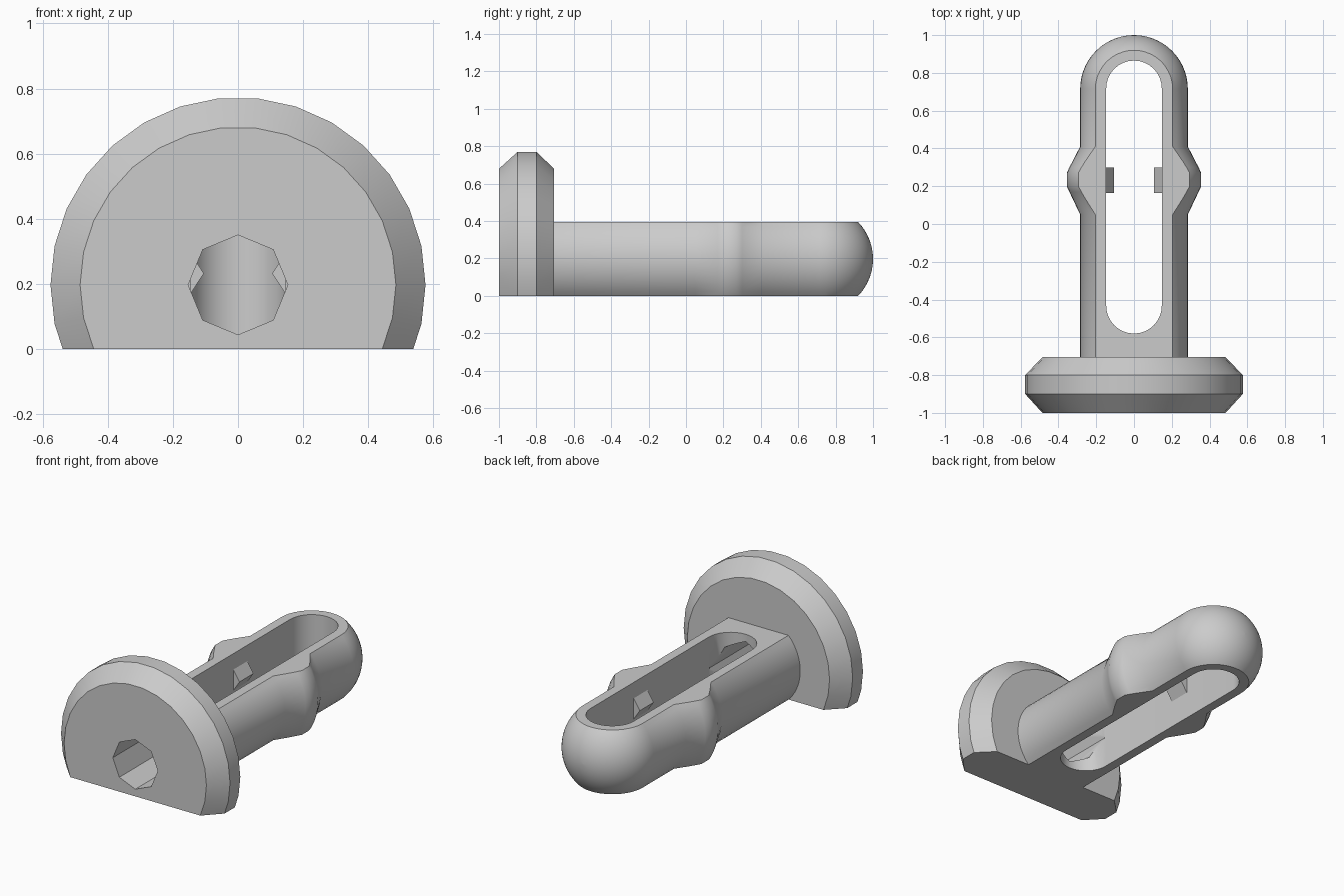
import bpy, bmesh, math
from mathutils import Matrix

if "Cube" in bpy.data.objects:
    bpy.data.objects.remove(bpy.data.objects["Cube"], do_unlink=True)

AXIS_Z = 0.197      # height of the pin's centre line
FLAT_TOP = 0.395    # height of the flattened top
RADIUS = 0.285      # shaft radius
SLOT = 0.147        # half width of the slot

grey = bpy.data.materials.new("plain grey")
grey.use_nodes = True
colour = (0.6, 0.6, 0.6, 1)
grey.diffuse_color = colour
grey.node_tree.nodes["Principled BSDF"].inputs["Base Color"].default_value = colour


def finish(name, bm):
    bmesh.ops.recalc_face_normals(bm, faces=bm.faces)
    mesh = bpy.data.meshes.new(name)
    bm.to_mesh(mesh)
    bm.free()
    mesh.materials.append(grey)
    obj = bpy.data.objects.new(name, mesh)
    bpy.context.collection.objects.link(obj)
    return obj


def turned(name, profile, sides):
    """Closed solid turned about the centre line from (y, radius) pairs."""
    bm = bmesh.new()
    rings = []
    for y, r in profile:
        angles = [2 * math.pi * i / sides for i in range(sides)]
        rings.append([bm.verts.new((r * math.cos(a), y, AXIS_Z + r * math.sin(a)))
                      for a in angles])
    for low, high in zip(rings, rings[1:]):
        for i in range(sides):
            j = (i + 1) % sides
            bm.faces.new((low[i], low[j], high[j], high[i]))
    bm.faces.new(rings[0])
    bm.faces.new(rings[-1])
    return finish(name, bm)


def prism(name, outline, place, start, end):
    """Extrude a 2D outline; place(u, v, w) maps it into space."""
    bm = bmesh.new()
    a, b = ([bm.verts.new(place(u, v, w)) for u, v in outline] for w in (start, end))
    bm.faces.new(a)
    bm.faces.new(b)
    n = len(outline)
    for i in range(n):
        j = (i + 1) % n
        bm.faces.new((a[i], a[j], b[j], b[i]))
    return finish(name, bm)


def box(name, low, high):
    return prism(name, [(-2, -2), (2, -2), (2, 2), (-2, 2)],
                 lambda u, v, w: (u, v, w), low, high)


def cut(obj, cutter, operation):
    cutter.hide_render = True
    mod = obj.modifiers.new("cut", "BOOLEAN")
    mod.operation, mod.object, mod.solver = operation, cutter, "EXACT"
    bpy.context.view_layer.objects.active = obj
    bpy.ops.object.modifier_apply(modifier=mod.name)


def smooth(obj, degrees):
    bpy.ops.object.select_all(action="DESELECT")
    obj.select_set(True)
    bpy.context.view_layer.objects.active = obj
    bpy.ops.object.shade_smooth_by_angle(angle=math.radians(degrees))


# Head disc with bevelled rims
head = turned("head", [(-1, 0.485), (-0.9, 0.576), (-0.8, 0.576), (-0.705, 0.485)], 30)

# Shaft with a snap bulge and a rounded tip
tip_y = 1 - RADIUS
profile = [(-0.705, RADIUS), (0.05, RADIUS), (0.17, 0.342), (0.2, 0.356),
           (0.27, 0.356), (0.3, 0.342), (0.41, RADIUS)]
steps = 14
for i in range(steps):
    a = math.pi / 2 * i / steps
    profile.append((tip_y + RADIUS * math.sin(a), RADIUS * math.cos(a)))
profile.append((1, 0.002))
shaft = turned("shaft", profile, 48)

# Flatten the underside of both, and the top of the shaft
head_clip = box("head_clip", 0, 2)
shaft_clip = box("shaft_clip", 0, FLAT_TOP)
cut(head, head_clip, "INTERSECT")
cut(shaft, shaft_clip, "INTERSECT")

# Round-ended slot through the shaft
outline = []
for centre, first in ((0.865 - SLOT, 0), (-0.58 + SLOT, math.pi)):
    for i in range(17):
        a = first + math.pi * i / 16
        outline.append((SLOT * math.cos(a), centre + SLOT * math.sin(a)))
slot = prism("slot_cutter", outline, lambda u, v, w: (u, v, w), -1, 1)
cut(shaft, slot, "DIFFERENCE")

# Eight-sided bore from the front into the slot
bore = turned("bore_cutter", [(-1.2, 0.153), (-0.44, 0.153)], 8)
for part in (head, shaft):
    cut(part, bore, "DIFFERENCE")
    smooth(part, 30)

for helper in (head_clip, shaft_clip, slot, bore):
    bpy.data.objects.remove(helper, do_unlink=True)

# Wedge-shaped catches on the slot walls
for name, side in (("left_catch", 1), ("right_catch", -1)):
    prism(name, [(SLOT + 0.002, 0.165), (SLOT + 0.002, 0.3), (0.105, 0.232)],
          lambda u, v, w: (side * u, w, v), 0.165, 0.3)
